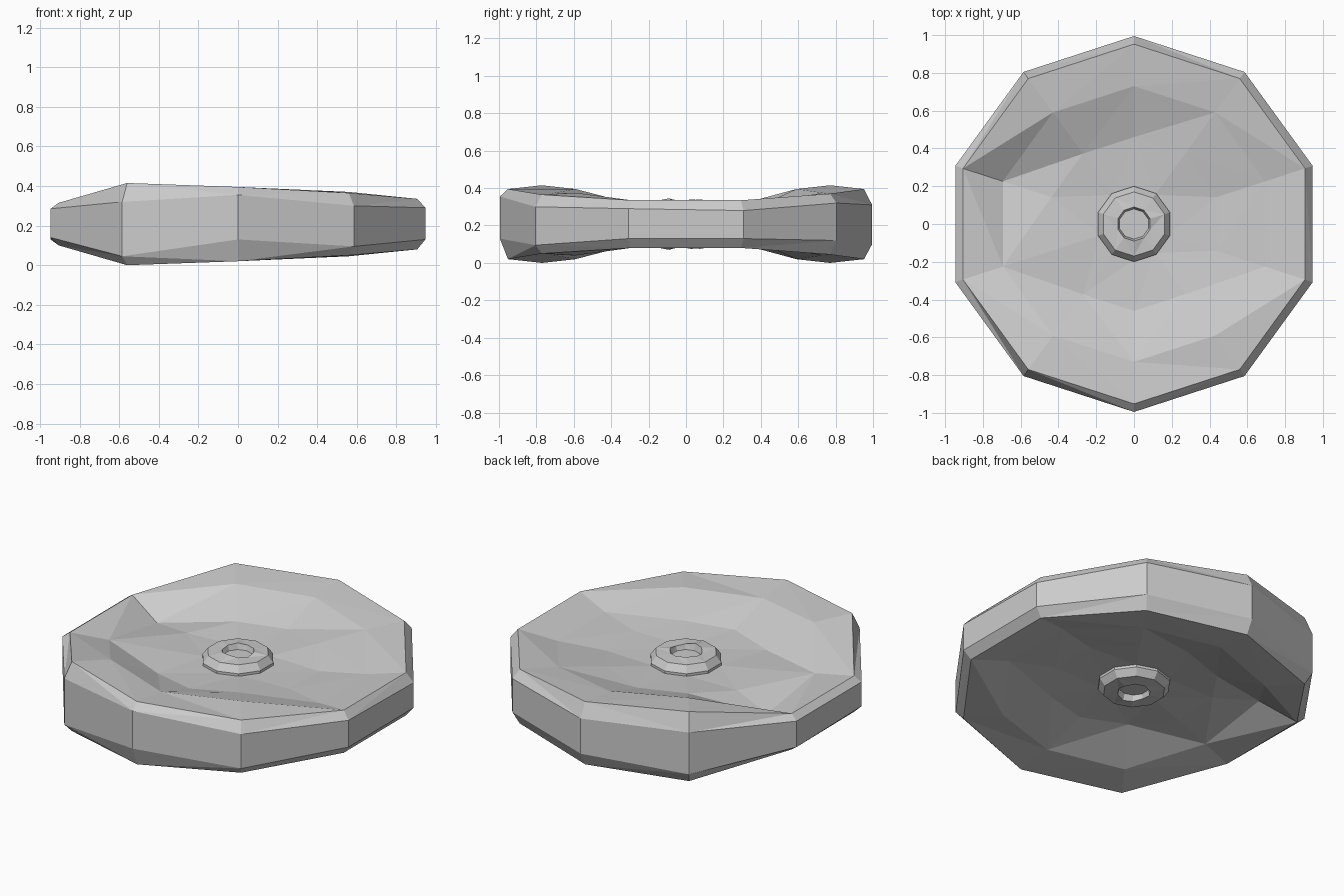
import bpy
import bmesh
from math import cos, sin, pi

cube = bpy.data.objects.get("Cube")
if cube:
    bpy.data.objects.remove(cube, do_unlink=True)

SIDES = 10
HEIGHT = 0.415

stone = bpy.data.materials.new("light grey stone")
stone.use_nodes = True
stone.diffuse_color = (0.6, 0.6, 0.6, 1)
stone.node_tree.nodes["Principled BSDF"].inputs["Base Color"].default_value = (0.6, 0.6, 0.6, 1)


def under(heights):
    """Mirror a ring of heights to the underside."""
    return [HEIGHT - h for h in heights]


def level(h):
    return [h] * SIDES


def lathe(name, rings):
    """Join ten-sided rings (radius, heights), bottom to top, and cap both ends."""
    bm = bmesh.new()
    loops = []
    for radius, heights in rings:
        loop = []
        for i, h in enumerate(heights):
            a = pi / 2 + 2 * pi * i / SIDES
            loop.append(bm.verts.new((radius * cos(a), radius * sin(a), h)))
        loops.append(loop)
    for low, high in zip(loops, loops[1:]):
        for i in range(SIDES):
            j = (i + 1) % SIDES
            bm.faces.new((low[i], low[j], high[j], high[i]))
    bm.faces.new(loops[0][::-1])
    bm.faces.new(loops[-1])
    bmesh.ops.triangulate(bm, faces=[f for f in bm.faces if len(f.verts) == 4],
                          quad_method='SHORT_EDGE')
    bmesh.ops.recalc_face_normals(bm, faces=bm.faces)
    mesh = bpy.data.meshes.new(name)
    bm.to_mesh(mesh)
    bm.free()
    mesh.materials.append(stone)
    obj = bpy.data.objects.new(name, mesh)
    bpy.context.collection.objects.link(obj)
    return obj


# Uneven ring heights, anticlockwise from the back corner
rim_low = [0.10, 0.06, 0.13, 0.14, 0.045, 0.13, 0.095, 0.13, 0.13, 0.12]
rim_high = [0.31, 0.31, 0.285, 0.285, 0.32, 0.355, 0.30, 0.29, 0.28, 0.32]
shoulder = [0.395, 0.415, 0.315, 0.315, 0.415, 0.395, 0.365, 0.335, 0.335, 0.37]
dish_outer = [0.375, 0.395, 0.23, 0.30, 0.395, 0.37, 0.375, 0.295, 0.295, 0.35]
dish_inner = [0.29, 0.295, 0.27, 0.285, 0.27, 0.285, 0.30, 0.28, 0.275, 0.31]
dish_base = level(0.275)

# Dished wheel with a chipped rim
top_side = [(0.995, rim_high), (0.952, shoulder), (0.73, dish_outer),
            (0.46, dish_inner), (0.19, dish_base)]
bottom_side = [(r, under(h)) for r, h in reversed(top_side[1:])]
lathe("stone_wheel", bottom_side + [(0.995, rim_low)] + top_side)

# Raised hub with a shallow socket on both sides
hub_crown = [0.335, 0.34, 0.335, 0.33, 0.34, 0.345, 0.335, 0.33, 0.34, 0.335]
hub_top = [(0.2, level(0.29)), (0.17, level(0.33)), (0.09, hub_crown),
           (0.08, level(0.305))]
hub_bottom = [(r, under(h)) for r, h in reversed(hub_top)]
lathe("hub", hub_bottom + hub_top)
